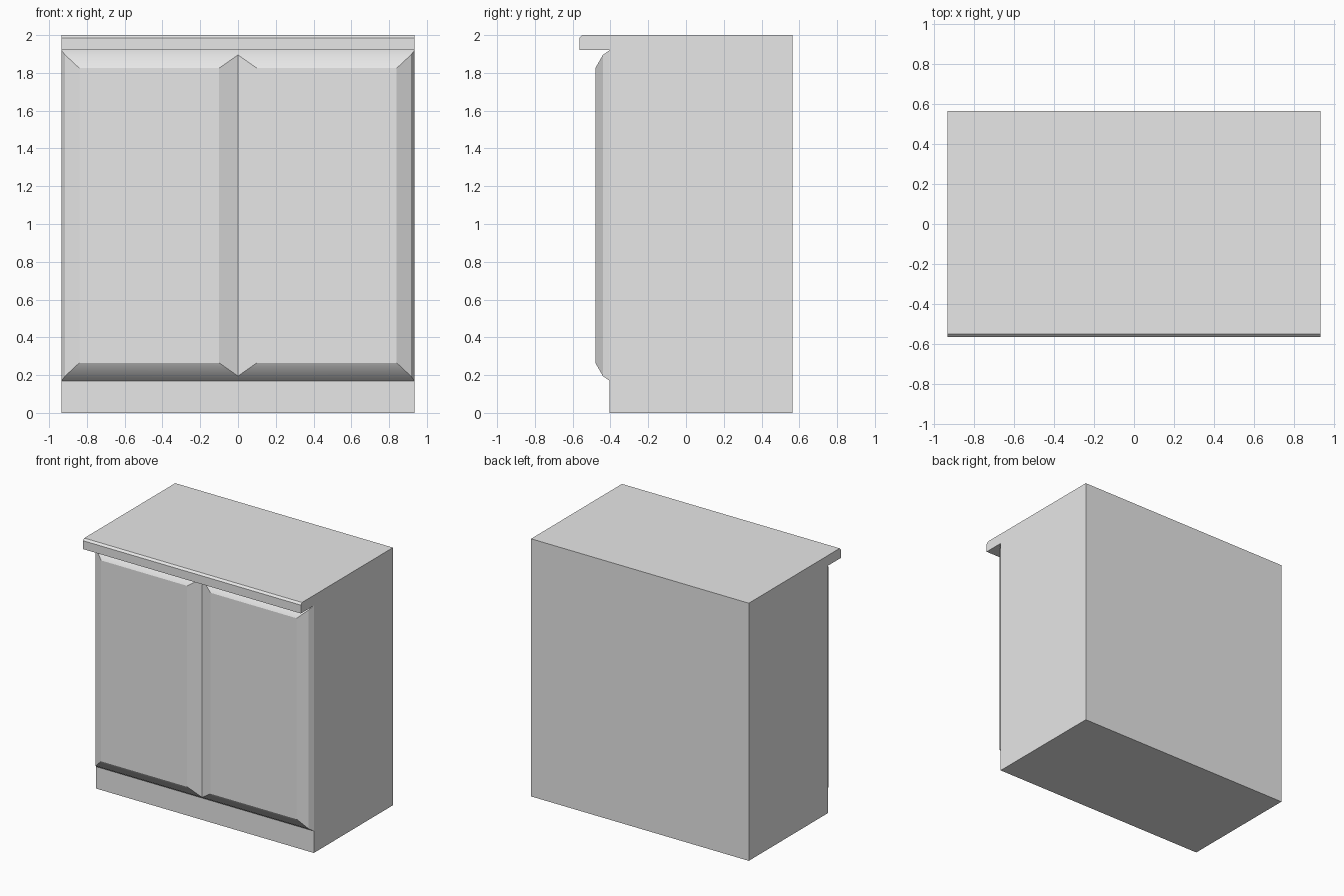
import bpy, bmesh, math

cube = bpy.data.objects.get("Cube")
if cube:
    bpy.data.objects.remove(cube, do_unlink=True)

HALF_W = 0.935
FRONT = -0.405

# Single grey finish
grey = bpy.data.materials.new("light_grey")
grey.use_nodes = True
colour = (0.8, 0.8, 0.8, 1.0)
grey.diffuse_color = colour
grey.node_tree.nodes["Principled BSDF"].inputs["Base Color"].default_value = colour


def add_object(name, bm):
    mesh = bpy.data.meshes.new(name)
    bm.to_mesh(mesh)
    bm.free()
    mesh.materials.append(grey)
    obj = bpy.data.objects.new(name, mesh)
    bpy.context.collection.objects.link(obj)
    return obj


# Carcass with overhanging worktop: side profile (y, z) extruded along x
profile = [(0.565, 0), (FRONT, 0), (FRONT, 1.92), (-0.565, 1.92),
           (-0.565, 1.985), (-0.55, 2), (0.565, 2)]
bm = bmesh.new()
side = bm.faces.new([bm.verts.new((-HALF_W, y, z)) for y, z in profile])
ext = bmesh.ops.extrude_face_region(bm, geom=[side])
moved = [v for v in ext["geom"] if isinstance(v, bmesh.types.BMVert)]
bmesh.ops.translate(bm, vec=(2 * HALF_W, 0, 0), verts=moved)
bmesh.ops.recalc_face_normals(bm, faces=bm.faces)
add_object("cabinet_body", bm)


# Doors: a shared rim, then a raised bevelled panel on each half
def ring(bm, x0, x1, z0, z1, y):
    return [bm.verts.new((x, y, z)) for x, z in
            ((x0, z0), (x1, z0), (x1, z1), (x0, z1))]


bm = bmesh.new()
outer = ring(bm, -HALF_W, HALF_W, 0.17, 1.92, FRONT)
rim = ring(bm, -0.915, 0.915, 0.195, 1.895, -0.44)
seam_low = bm.verts.new((0, -0.44, 0.195))
seam_high = bm.verts.new((0, -0.44, 1.895))
bm.faces.new((outer[0], outer[1], rim[1], seam_low, rim[0]))
bm.faces.new((outer[1], outer[2], rim[2], rim[1]))
bm.faces.new((outer[2], outer[3], rim[3], seam_high, rim[2]))
bm.faces.new((outer[3], outer[0], rim[0], rim[3]))

halves = [((rim[0], seam_low, seam_high, rim[3]), -0.84, -0.10),
          ((seam_low, rim[1], rim[2], seam_high), 0.10, 0.84)]
panels = []
for edge, x0, x1 in halves:
    inner = ring(bm, x0, x1, 0.265, 1.825, -0.48)
    for i in range(4):
        j = (i + 1) % 4
        bm.faces.new((edge[i], edge[j], inner[j], inner[i]))
    panels.append(bm.faces.new(inner))
bm.faces.index_update()
flat_ids = [f.index for f in panels]
doors = add_object("door_panels", bm)

# Rounded rims, flat panel fields
bpy.ops.object.select_all(action="DESELECT")
doors.select_set(True)
bpy.context.view_layer.objects.active = doors
bpy.ops.object.shade_smooth_by_angle(angle=math.radians(27))
for i in flat_ids:
    doors.data.polygons[i].use_smooth = False
